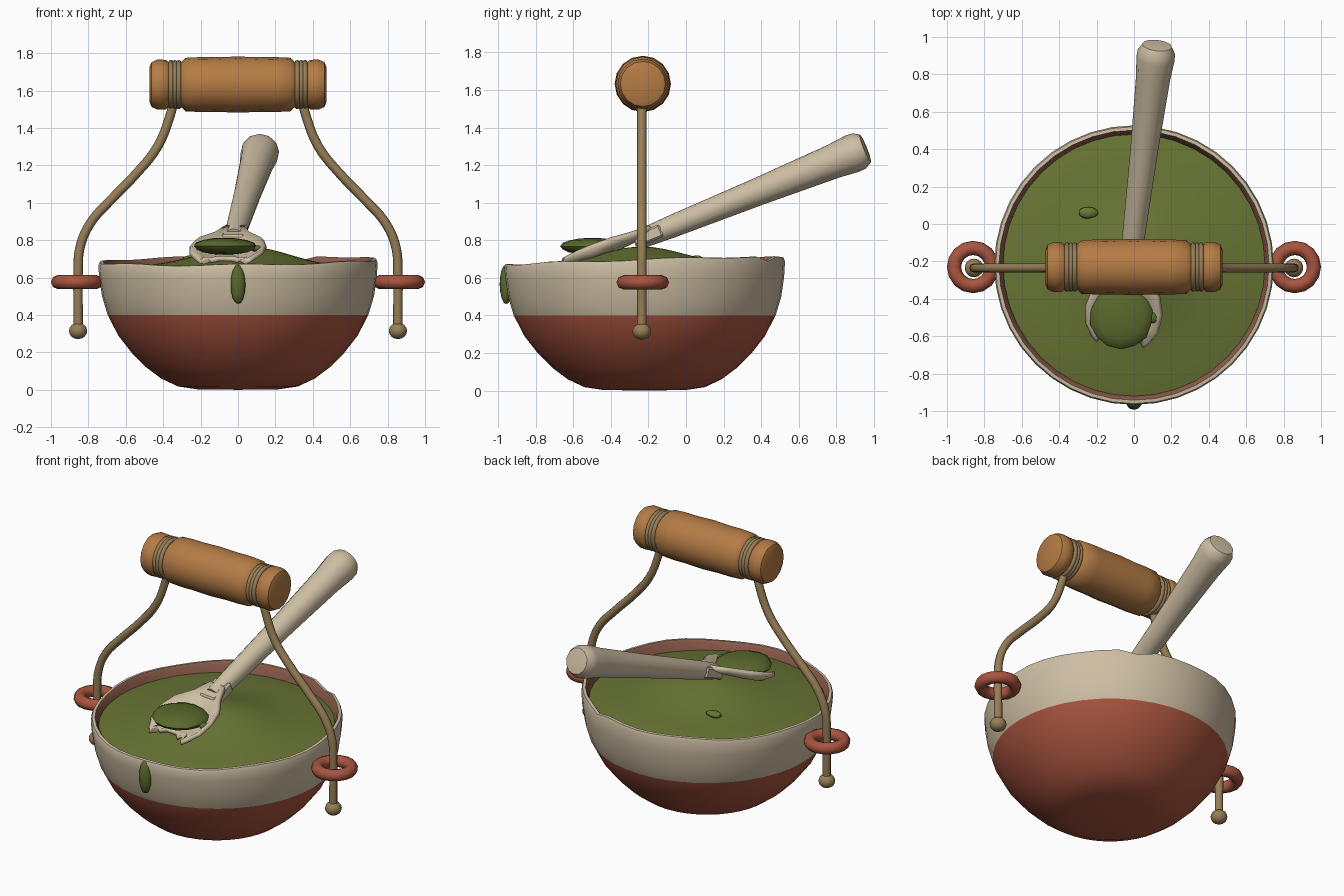
import bpy, bmesh, math, random
from mathutils import Vector, Matrix

random.seed(4)
if "Cube" in bpy.data.objects:
    bpy.data.objects.remove(bpy.data.objects["Cube"])


def material(name, rgb):
    m = bpy.data.materials.new(name)
    m.use_nodes = True
    m.diffuse_color = (*rgb, 1)
    m.node_tree.nodes["Principled BSDF"].inputs["Base Color"].default_value = (*rgb, 1)
    return m


CREAM = material("cream glaze", (0.62, 0.52, 0.37))
CLAY = material("terracotta", (0.40, 0.09, 0.05))
INNER = material("brown inside", (0.27, 0.11, 0.07))
GREEN = material("green soup", (0.14, 0.18, 0.035))
DARK = material("dark green", (0.10, 0.14, 0.025))
WOOD = material("warm wood", (0.46, 0.20, 0.06))
CORD = material("tan cord", (0.31, 0.21, 0.095))
CY = -0.22  # bowl centre in y


def make(name, bm, mats, angle=40):
    bmesh.ops.recalc_face_normals(bm, faces=bm.faces)
    me = bpy.data.meshes.new(name)
    bm.to_mesh(me)
    bm.free()
    ob = bpy.data.objects.new(name, me)
    bpy.context.collection.objects.link(ob)
    for m in mats:
        me.materials.append(m)
    smooth(ob, angle)
    return ob


def smooth(ob, angle=40):
    bpy.ops.object.select_all(action="DESELECT")
    bpy.context.view_layer.objects.active = ob
    ob.select_set(True)
    bpy.ops.object.shade_smooth_by_angle(angle=math.radians(angle))


def lathe(profile, sides, matrix=Matrix(), tags=None):
    """Revolve (radius, height) points; a zero radius closes the end."""
    bm = bmesh.new()
    rings = []
    for r, h in profile:
        n = sides if r > 0 else 1
        rings.append([bm.verts.new(matrix @ Vector((r * math.cos(math.tau * i / sides),
                      r * math.sin(math.tau * i / sides), h))) for i in range(n)])
    for k, (a, b) in enumerate(zip(rings, rings[1:])):
        for i in range(sides):
            j = (i + 1) % sides
            vs = [a[i % len(a)], a[j % len(a)], b[j % len(b)], b[i % len(b)]]
            f = bm.faces.new(list(dict.fromkeys(vs)))
            f.material_index = tags[k] if tags else 0
    return bm


def torus(name, major, minor, sides, matrix, mat):
    bm = bmesh.new()
    grid = []
    for i in range(sides):
        a = math.tau * i / sides
        grid.append([bm.verts.new(matrix @ Vector((
            (major + minor * math.cos(b)) * math.cos(a),
            (major + minor * math.cos(b)) * math.sin(a), minor * math.sin(b))))
            for b in [math.tau * j / 8 for j in range(8)]])
    for i in range(sides):
        for j in range(8):
            p, q, k = grid[i], grid[(i + 1) % sides], (j + 1) % 8
            bm.faces.new((p[j], q[j], q[k], p[k]))
    return make(name, bm, [mat], 60)


def blob(name, loc, size, mat, matrix=Matrix(), rough=0.0):
    bm = bmesh.new()
    bmesh.ops.create_uvsphere(bm, u_segments=14, v_segments=8, radius=1)
    for v in bm.verts:
        v.co *= 1 + random.uniform(-rough, rough)
    bmesh.ops.transform(bm, verts=bm.verts, matrix=Matrix.Translation(loc) @ matrix
                        @ Matrix.Diagonal((*size, 1)))
    return make(name, bm, [mat], 60)


# Bowl: two-tone outside, brown inside, slightly uneven rim
outside = [(0, 0), (0.22, 0.003), (0.32, 0.018), (0.41, 0.06), (0.49, 0.12), (0.57, 0.2),
           (0.64, 0.29), (0.697, 0.4), (0.727, 0.5), (0.742, 0.6), (0.747, 0.67)]
rim = [(0.74, 0.69), (0.722, 0.692), (0.71, 0.675)]
inside = [(0.695, 0.6), (0.66, 0.45), (0.5, 0.2), (0.3, 0.08), (0, 0.06)]
tags = [1] * 7 + [0] * 5 + [2] * 6
bm = lathe(outside + rim + inside, 40, Matrix.Translation((0, CY, 0)), tags)
for v in bm.verts:
    if v.co.z > 0.58:
        a = math.atan2(v.co.y - CY, v.co.x)
        k = min(1, (v.co.z - 0.58) / 0.1)
        nick = math.exp(-((a - 1.1) / 0.1) ** 2)
        v.co.z += k * (0.022 * math.sin(a) + 0.008 * math.cos(a) + 0.005 * math.sin(7 * a)
                       - 0.03 * nick)
make("bowl", bm, [CREAM, CLAY, INNER], 50)

# Soup surface, heaped under the spoon
N = 12
bm = lathe([(0.7 * i / N, 0.66) for i in range(N + 1)], 40, Matrix.Translation((0, CY, 0)))
for v in bm.verts:
    x, y = v.co.x, v.co.y
    d = math.hypot(x - 0.03, y + 0.25)
    edge = math.hypot(x, y - CY) / 0.7
    v.co.z += 0.11 * math.exp(-(d / 0.32) ** 2) - 0.03 * edge ** 6
    v.co.z += 0.02 * (y - CY) + 0.004 * math.sin(9 * x + 5 * y) * (1 - edge)
make("soup", bm, [GREEN], 60)

# Spoon frame: u runs from the tip up the handle, w sideways, n upward
start, end = Vector((-0.015, -0.17, 0.835)), Vector((0.123, 0.95, 1.287))
u = (end - start).normalized()
w = Vector((0, 0, 1)).cross(u).normalized()
n = u.cross(w)
frame = Matrix((w, u, n)).transposed().to_4x4()
length = (end - start).length

# Spoon handle
to_axis = Matrix((w, -n, u)).transposed().to_4x4()
shaft = [(0, -0.06), (0.052, -0.06), (0.06, 0.1), (0.074, length * 0.5), (0.092, length * 0.85),
         (0.103, length - 0.07), (0.1, length - 0.03), (0.08, length + 0.005), (0, length + 0.012)]
make("spoon_handle", lathe(shaft, 12, Matrix.Translation(start) @ to_axis), [CREAM], 45)

# Spoon collar
bm = bmesh.new()
bmesh.ops.create_cube(bm, size=1, matrix=Matrix.Translation(start - u * 0.03) @ frame
                      @ Matrix.Diagonal((0.125, 0.16, 0.07, 1)))
bmesh.ops.bevel(bm, geom=bm.edges[:], offset=0.01, segments=1, affect="EDGES")
make("spoon_collar", bm, [CREAM], 30)

# Spoon head: dished plate with a ragged tip
half = [(0.055, 0.5), (0.1, 0.4), (0.175, 0.3), (0.2, 0.2), (0.19, 0.1), (0.15, 0.03),
        (0.125, 0.0), (0.105, 0.05), (0.07, 0.03), (0.04, 0.06)]
outline = half + [(-x, y) for x, y in reversed(half)]
tip = Matrix.Translation(Vector((-0.075, -0.64, 0.675))) @ frame
bm = bmesh.new()
outer = [bm.verts.new(tip @ Vector((x, y, 0.025 * abs(x) / 0.2))) for x, y in outline]
inner = [bm.verts.new(tip @ Vector((x * 0.75, 0.22 + (y - 0.22) * 0.75, -0.015))) for x, y in outline]
hub = bm.verts.new(tip @ Vector((0, 0.22, -0.03)))
for i in range(len(outline)):
    j = (i + 1) % len(outline)
    bm.faces.new((outer[i], outer[j], inner[j], inner[i]))
    bm.faces.new((inner[i], inner[j], hub))
head = make("spoon_head", bm, [CREAM], 30)
thick = head.modifiers.new("thickness", "SOLIDIFY")
thick.thickness = 0.028
thick.offset = 0

# Scoop, lumps and drip
blob("scoop", (-0.07, -0.5, 0.768), (0.17, 0.17, 0.045), DARK, rough=0.03)
blob("scoop_tail", (0.1, -0.5, 0.755), (0.03, 0.03, 0.018), DARK)
blob("soup_lump", (-0.245, 0.06, 0.7), (0.052, 0.03, 0.02), GREEN, rough=0.08)
blob("drip", (0, -0.958, 0.565), (0.04, 0.034, 0.105), DARK, rough=0.03)

# Wooden grip along x
side = [(0.15, 0), (0.146, 0.12), (0.147, 0.2), (0.143, 0.28), (0.12, 0.305), (0.118, 0.37),
        (0.132, 0.385), (0.134, 0.43), (0.12, 0.462), (0.095, 0.472), (0, 0.472)]
grip = [(r, -h) for r, h in reversed(side[1:])] + side
along_x = Matrix.Translation((0, -0.23, 1.632)) @ Matrix.Rotation(math.pi / 2, 4, "Y")
make("grip", lathe(grip, 16, along_x), [WOOD], 40)

# Cord bindings, wires, lug rings and end balls on both sides
path = [(0.34, 1.56), (0.365, 1.46), (0.43, 1.30), (0.54, 1.16), (0.68, 1.015), (0.79, 0.89),
        (0.845, 0.76), (0.855, 0.62), (0.855, 0.45), (0.855, 0.32)]
for s, word in ((1, "left"), (-1, "right")):
    for i in range(3):
        torus(f"{word}_binding_{i + 1}", 0.118, 0.014, 20,
              along_x @ Matrix.Translation((0, 0, s * (0.317 + 0.021 * i))), CORD)
    cu = bpy.data.curves.new(f"{word}_wire", "CURVE")
    cu.dimensions = "3D"
    cu.bevel_depth = 0.025
    cu.bevel_resolution = 2
    cu.resolution_u = 4
    cu.use_fill_caps = True
    sp = cu.splines.new("BEZIER")
    sp.bezier_points.add(len(path) - 1)
    for p, (x, z) in zip(sp.bezier_points, path):
        p.co = (s * x, -0.235, z)
        p.handle_left_type = p.handle_right_type = "AUTO"
    cu.materials.append(CORD)
    wire = bpy.data.objects.new(f"{word}_wire", cu)
    bpy.context.collection.objects.link(wire)
    bpy.ops.object.select_all(action="DESELECT")
    bpy.context.view_layer.objects.active = wire
    wire.select_set(True)
    bpy.ops.object.convert(target="MESH")
    smooth(bpy.context.view_layer.objects.active, 60)
    torus(f"{word}_lug_ring", 0.102, 0.038, 16, Matrix.Translation((s * 0.86, -0.23, 0.576)), CLAY)
    blob(f"{word}_wire_ball", (s * 0.855, -0.235, 0.315), (0.05, 0.05, 0.044), CORD)
